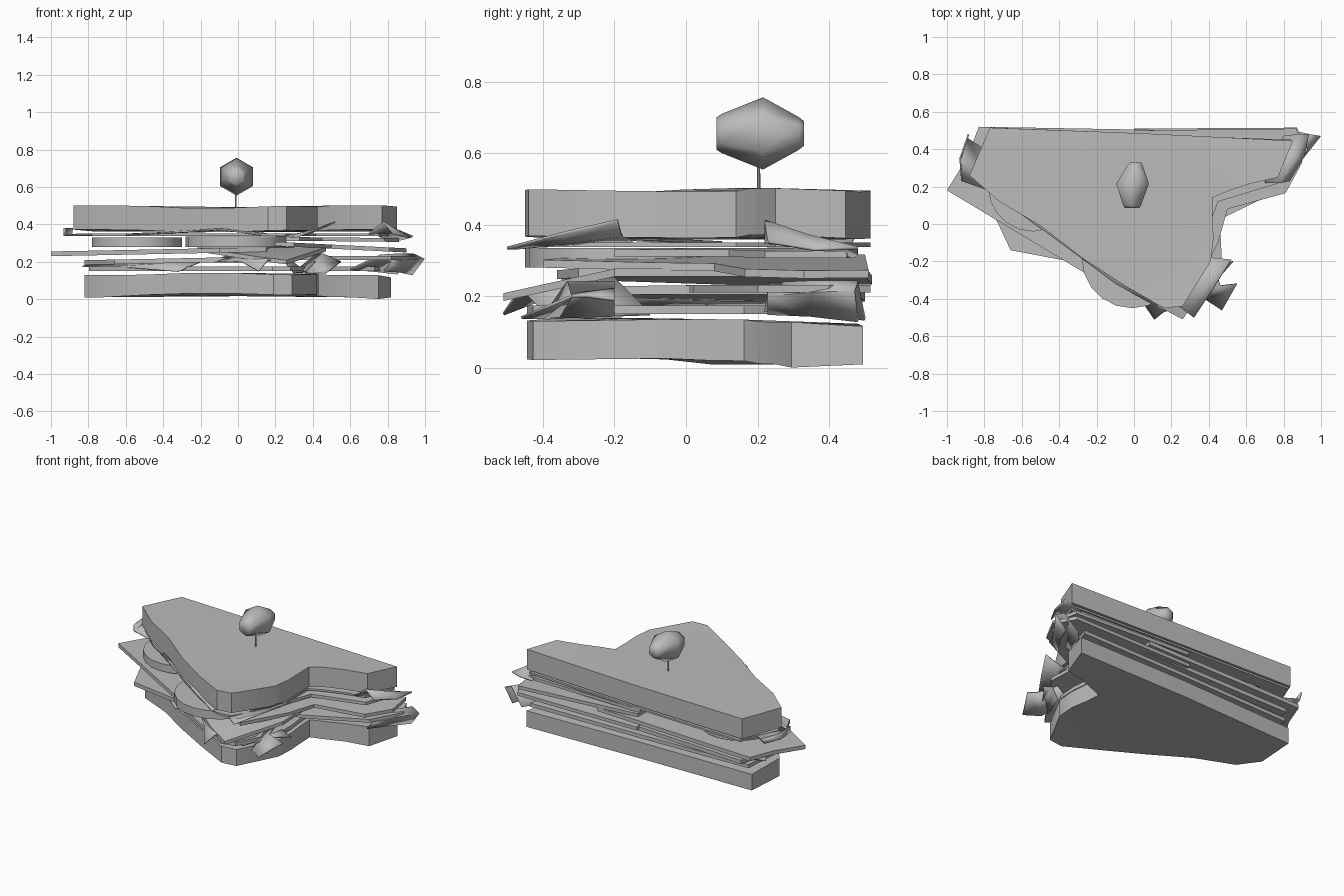
import bpy, bmesh, math

gray = bpy.data.materials.new("plain gray")
gray.diffuse_color = (0.5, 0.5, 0.5, 1)

# Shared bread outline, seen from above, counterclockwise from the front tip
OUTLINE = [(0.16, -0.45), (0.26, -0.44), (0.41, -0.2), (0.425, -0.08), (0.42, 0.04),
           (0.42, 0.14), (0.5, 0.175), (0.62, 0.215), (0.77, 0.25), (0.85, 0.445),
           (0.04, 0.485), (-0.77, 0.515), (-0.88, 0.26), (-0.72, 0.12), (-0.5, -0.01),
           (-0.28, -0.18), (-0.05, -0.33)]

# Lower slice is turned a little against the upper one
TURN = 0.065
LOWER = [(max(-0.82, x * math.cos(TURN) - y * math.sin(TURN)),
          x * math.sin(TURN) + y * math.cos(TURN) - 0.005) for x, y in OUTLINE]


def finish(bm, name, smooth=35):
    bmesh.ops.recalc_face_normals(bm, faces=bm.faces)
    me = bpy.data.meshes.new(name)
    bm.to_mesh(me)
    bm.free()
    ob = bpy.data.objects.new(name, me)
    bpy.context.collection.objects.link(ob)
    me.materials.append(gray)
    bpy.ops.object.select_all(action='DESELECT')
    ob.select_set(True)
    bpy.context.view_layer.objects.active = ob
    bpy.ops.object.shade_smooth_by_angle(angle=math.radians(smooth))
    return ob


def slab(name, outline, low, high):
    """Closed plate; low and high give z for each outline point."""
    bm = bmesh.new()
    a = [bm.verts.new((x, y, low(x, y))) for x, y in outline]
    b = [bm.verts.new((x, y, high(x, y))) for x, y in outline]
    caps = [bm.faces.new(a), bm.faces.new(b)]
    for i in range(len(a)):
        j = (i + 1) % len(a)
        bm.faces.new((a[i], a[j], b[j], b[i]))
    bmesh.ops.triangulate(bm, faces=caps)
    return finish(bm, name)


def sheet(name, outline, z, ax=0, ay=0, thick=0.02, droop=0):
    """Thin tilted slice whose front tip may droop."""
    f = lambda x, y: z + ax * x + ay * y - droop * max(0, -0.2 - y)
    return slab(name, outline, f, lambda x, y: f(x, y) + thick)


def ribbon(name, rows):
    """Curled leaf skinned through rows of points."""
    bm = bmesh.new()
    vs = [[bm.verts.new(p) for p in r] for r in rows]
    for r, s in zip(vs, vs[1:]):
        for i in range(len(r) - 1):
            bm.faces.new((r[i], r[i + 1], s[i + 1], s[i]))
    ob = finish(bm, name, 60)
    m = ob.modifiers.new("thickness", 'SOLIDIFY')
    m.thickness = 0.008
    m.offset = 0


def disc(name, x, y, r, z, thick, n=20):
    ring = [(x + r * math.cos(k * math.tau / n), y + r * math.sin(k * math.tau / n))
            for k in range(n)]
    return sheet(name, ring, z, thick=thick)


def flare(x, y):
    return min(1, (x * x + y * y) / 0.3)


# Bread slices, flaring apart toward their tips
slab("bottom_bread", LOWER,
     lambda x, y: 0.037 - (0.036 if x > 0.7 and y < 0.4 else 0.027 * flare(x, y) if y > 0
                           else 0.017 * flare(x, y)),
     lambda x, y: 0.148 - (0.032 if y > 0.4 else 0.02) * flare(x, y))
slab("top_bread", OUTLINE,
     lambda x, y: 0.35 + (0.012 if y > 0.4 else 0.022) * flare(x, y),
     lambda x, y: 0.479 + (0.016 if y > 0.4 else 0.023) * flare(x, y))

# Flat slices of filling
sheet("lower_ham", [(x * 0.97, y) for x, y in LOWER], 0.15, thick=0.024)
sheet("left_cheese", [(-1, 0.18), (-0.6, -0.06), (-0.1, -0.36), (0.15, -0.3), (0.3, 0.5),
                      (-0.83, 0.52), (-0.89, 0.36)], 0.25, 0.02, thick=0.025)
sheet("right_cheese", [(0, -0.25), (0.3, -0.4), (0.45, -0.1), (0.5, 0.08), (0.81, 0.165),
                       (0.9, 0.33), (0.87, 0.51), (0, 0.5)], 0.295, -0.05, thick=0.022)
sheet("left_ham", [(-0.82, 0.2), (-0.66, -0.14), (-0.24, -0.22), (0.2, -0.3), (0.3, 0.48),
                   (-0.75, 0.5)], 0.2, 0.02, thick=0.025)
sheet("front_cheese", [(0.11, -0.43), (0.26, -0.51), (0.47, -0.2), (0.45, 0.2), (0, 0.3),
                       (-0.22, -0.2)], 0.255, 0, 0, thick=0.022, droop=0.22)
sheet("right_ham", [(0.1, 0), (0.45, 0.02), (0.82, 0.2), (0.93, 0.4), (0.87, 0.515),
                    (0, 0.51)], 0.21, 0, 0, thick=0.022)
sheet("upper_ham", [(0.33, -0.2), (0.45, 0.12), (0.78, 0.22), (0.86, 0.45), (0, 0.48),
                    (0, -0.2)], 0.315, -0.01, thick=0.02)

# Round slices under the leaf
disc("middle_tomato", -0.01, -0.18, 0.27, 0.28, 0.055)
disc("left_tomato", -0.54, 0.2, 0.24, 0.28, 0.05)

# Upper leaf with curled ends
sheet("upper_leaf", [(x * 0.98, y) for x, y in OUTLINE], 0.338, thick=0.012)
ribbon("leaf_left_curl", [[(-0.885, 0.48, 0.38), (-0.93, 0.35, 0.38), (-0.92, 0.23, 0.38)],
                          [(-0.89, 0.46, 0.345), (-0.93, 0.34, 0.34), (-0.92, 0.23, 0.34)],
                          [(-0.8, 0.4, 0.345), (-0.82, 0.3, 0.345), (-0.78, 0.18, 0.345)]])
ribbon("leaf_front_curl", [[(0.2, -0.41, 0.34), (0.3, -0.3, 0.345), (0.35, -0.15, 0.35)],
                           [(0.28, -0.47, 0.335), (0.38, -0.33, 0.35), (0.42, -0.18, 0.37)],
                           [(0.32, -0.5, 0.335), (0.42, -0.35, 0.375), (0.52, -0.19, 0.412)]])
ribbon("leaf_right_curl", [[(0.7, 0.22, 0.35), (0.75, 0.35, 0.34), (0.8, 0.47, 0.31)],
                           [(0.78, 0.22, 0.41), (0.85, 0.34, 0.37), (0.88, 0.48, 0.32)],
                           [(0.83, 0.23, 0.35), (0.91, 0.36, 0.33), (0.935, 0.48, 0.335)]])
ribbon("leaf_front_fold", [[(-0.6, 0.05, 0.345), (-0.55, 0.1, 0.35)],
                           [(-0.3, -0.17, 0.36), (-0.25, -0.1, 0.36)],
                           [(-0.1, -0.32, 0.375), (-0.05, -0.25, 0.365)],
                           [(0.12, -0.44, 0.345), (0.15, -0.35, 0.35)]])

# Folded lower slices poking out at the corners
ribbon("ham_front_fold", [[(-0.15, -0.2, 0.2), (0.02, -0.38, 0.2), (0.11, -0.51, 0.15)],
                          [(0.0, -0.2, 0.25), (0.1, -0.38, 0.23), (0.16, -0.47, 0.21)],
                          [(0.2, -0.2, 0.25), (0.25, -0.38, 0.23), (0.25, -0.44, 0.2)],
                          [(0.35, -0.1, 0.15), (0.36, -0.25, 0.145), (0.3, -0.38, 0.14)]])
ribbon("ham_corner_fold", [[(0.32, -0.2, 0.16), (0.38, -0.4, 0.14), (0.47, -0.46, 0.14)],
                           [(0.42, -0.2, 0.24), (0.46, -0.33, 0.24), (0.55, -0.32, 0.2)]])
ribbon("ham_side_fold", [[(0.36, -0.36, 0.14), (0.42, -0.2, 0.145)],
                         [(0.4, -0.36, 0.2), (0.46, -0.2, 0.22)],
                         [(0.46, -0.28, 0.2), (0.53, -0.2, 0.19)]])
ribbon("ham_right_fold", [[(0.6, 0.22, 0.16), (0.72, 0.36, 0.15), (0.85, 0.5, 0.135)],
                          [(0.76, 0.23, 0.235), (0.85, 0.35, 0.24), (0.94, 0.48, 0.24)],
                          [(0.82, 0.23, 0.2), (0.9, 0.35, 0.21), (0.995, 0.47, 0.215)],
                          [(0.78, 0.23, 0.15), (0.86, 0.35, 0.145), (0.93, 0.48, 0.13)]])
ribbon("ham_left_fold", [[(-0.83, 0.35, 0.175), (-0.62, 0.03, 0.175), (-0.32, -0.2, 0.15)],
                         [(-0.75, 0.42, 0.19), (-0.5, 0.1, 0.19), (-0.2, -0.18, 0.2)]])

# Six-sided olive lying along y
bm = bmesh.new()
rings = []
for y, r, x in ((0.085, 0.045, -0.01), (0.1, 0.055, -0.01), (0.215, 0.101, -0.008),
                (0.315, 0.046, 0.006), (0.33, 0.034, 0.01)):
    rings.append([bm.verts.new((x + r * math.cos(math.radians(30 + 60 * k)), y,
                                0.655 + r * math.sin(math.radians(30 + 60 * k))))
                  for k in range(6)])
for a, b in zip(rings, rings[1:]):
    for i in range(6):
        bm.faces.new((a[i - 1], a[i], b[i], b[i - 1]))
bm.faces.new(rings[0])
bm.faces.new(rings[-1])
finish(bm, "olive", 70)

# Pick holding the olive
bm = bmesh.new()
bmesh.ops.create_cone(bm, cap_ends=True, segments=6, radius1=0.005, radius2=0.004, depth=0.16)
bmesh.ops.translate(bm, verts=bm.verts, vec=(-0.012, 0.203, 0.53))
finish(bm, "pick")
